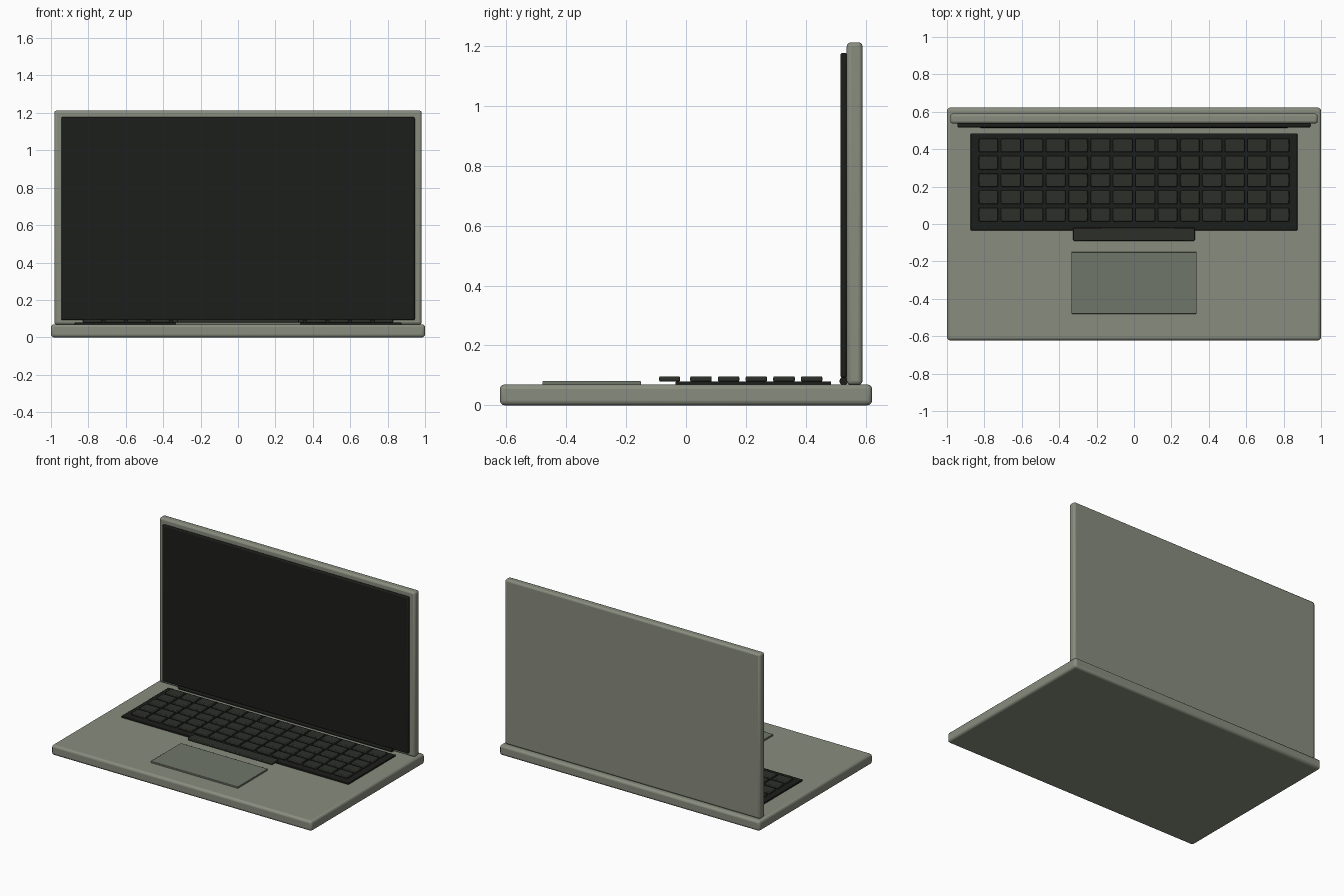
import bpy
import math

if "Cube" in bpy.data.objects:
    bpy.data.objects.remove(bpy.data.objects["Cube"])


def material(name, rgb):
    m = bpy.data.materials.new(name)
    m.diffuse_color = (*rgb, 1)
    m.use_nodes = True
    m.node_tree.nodes["Principled BSDF"].inputs["Base Color"].default_value = m.diffuse_color
    return m


metal = material("metal", (0.25, 0.265, 0.21))
pad_mat = material("pad", (0.16, 0.18, 0.145))
black = material("black", (0.012, 0.013, 0.011))
key_mat = material("key", (0.025, 0.028, 0.022))


def box(name, x, y, z, mat, bevel=0.0, segments=3):
    """Bevelled box from (min, max) ranges on each axis."""
    bpy.ops.mesh.primitive_cube_add(size=1, location=[sum(r) / 2 for r in (x, y, z)])
    ob = bpy.context.object
    ob.name = name
    ob.scale = [r[1] - r[0] for r in (x, y, z)]
    bpy.ops.object.transform_apply(location=False, rotation=False, scale=True)
    ob.data.materials.append(mat)
    if bevel:
        mod = ob.modifiers.new("bevel", 'BEVEL')
        mod.width = bevel
        mod.segments = segments
        bpy.ops.object.shade_smooth_by_angle(angle=math.radians(35))
    return ob


# Lower body
box("base", (-1, 1), (-0.622, 0.622), (0, 0.07), metal, 0.016)

# Lid shell and display
box("lid", (-0.982, 0.982), (0.537, 0.59), (0.068, 1.213), metal, 0.014)
box("screen", (-0.945, 0.945), (0.516, 0.538), (0.092, 1.178), black, 0.007, 2)

# Hinge barrel
bpy.ops.mesh.primitive_cylinder_add(vertices=24, radius=0.014, depth=1.64,
                                    location=(0, 0.527, 0.081),
                                    rotation=(0, math.pi / 2, 0))
hinge = bpy.context.object
hinge.name = "hinge"
hinge.data.materials.append(black)
bpy.ops.object.shade_smooth_by_angle(angle=math.radians(35))

# Keyboard tray and touchpad
box("keyboard_tray", (-0.873, 0.873), (-0.035, 0.485), (0.066, 0.08), black, 0.003, 2)
box("touchpad", (-0.335, 0.335), (-0.48, -0.15), (0.066, 0.081), pad_mat, 0.003, 2)

# Key grid: 5 rows of 14
for row in range(5):
    for col in range(14):
        cx = (col - 6.5) * 0.1197
        cy = 0.05 + row * 0.0925
        box(f"key_{row}_{col}", (cx - 0.052, cx + 0.052), (cy - 0.036, cy + 0.036),
            (0.079, 0.097), key_mat, 0.005, 2)

# Space bar
box("space_bar", (-0.325, 0.325), (-0.09, -0.02), (0.079, 0.097), key_mat, 0.005, 2)
